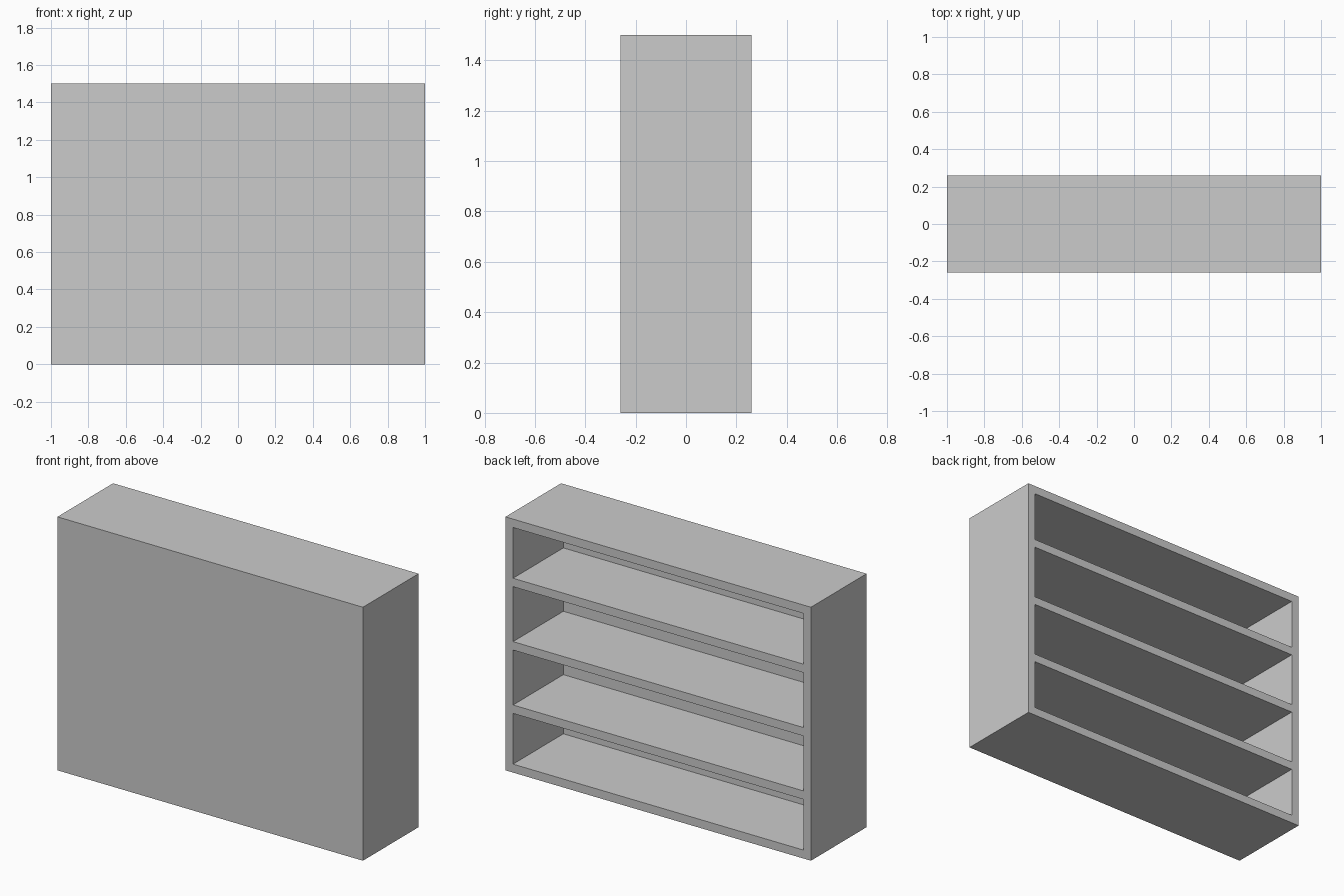
import bpy

# Remove the default cube
if "Cube" in bpy.data.objects:
    bpy.data.objects.remove(bpy.data.objects["Cube"], do_unlink=True)

WIDTH, DEPTH, HEIGHT, BOARD = 2.0, 0.52, 1.5, 0.05
INNER_WIDTH = WIDTH - 2 * BOARD
INNER_DEPTH = DEPTH - BOARD

# Single board colour
grey = bpy.data.materials.new("plain_grey")
grey.use_nodes = True
colour = (0.6, 0.6, 0.6, 1)
grey.diffuse_color = colour
grey.node_tree.nodes["Principled BSDF"].inputs["Base Color"].default_value = colour


def board(name, centre, size):
    bpy.ops.mesh.primitive_cube_add(size=1, location=centre)
    obj = bpy.context.object
    obj.name = name
    obj.scale = size
    bpy.ops.object.transform_apply(location=False, rotation=False, scale=True)
    obj.data.materials.append(grey)
    return obj


# Closed panel across the front
board("front_panel", (0, (BOARD - DEPTH) / 2, HEIGHT / 2), (WIDTH, BOARD, HEIGHT))

# Upright sides
for name, sign in (("left_side", 1), ("right_side", -1)):
    board(name, (sign * (WIDTH - BOARD) / 2, BOARD / 2, HEIGHT / 2),
          (BOARD, INNER_DEPTH, HEIGHT))

# Base, evenly spaced shelves and top, open towards the back
levels = {"base_board": BOARD / 2, "top_board": HEIGHT - BOARD / 2}
for i in range(1, 4):
    levels[f"shelf_{i}"] = HEIGHT * i / 4
for name, z in levels.items():
    board(name, (0, BOARD / 2, z), (INNER_WIDTH, INNER_DEPTH, BOARD))
